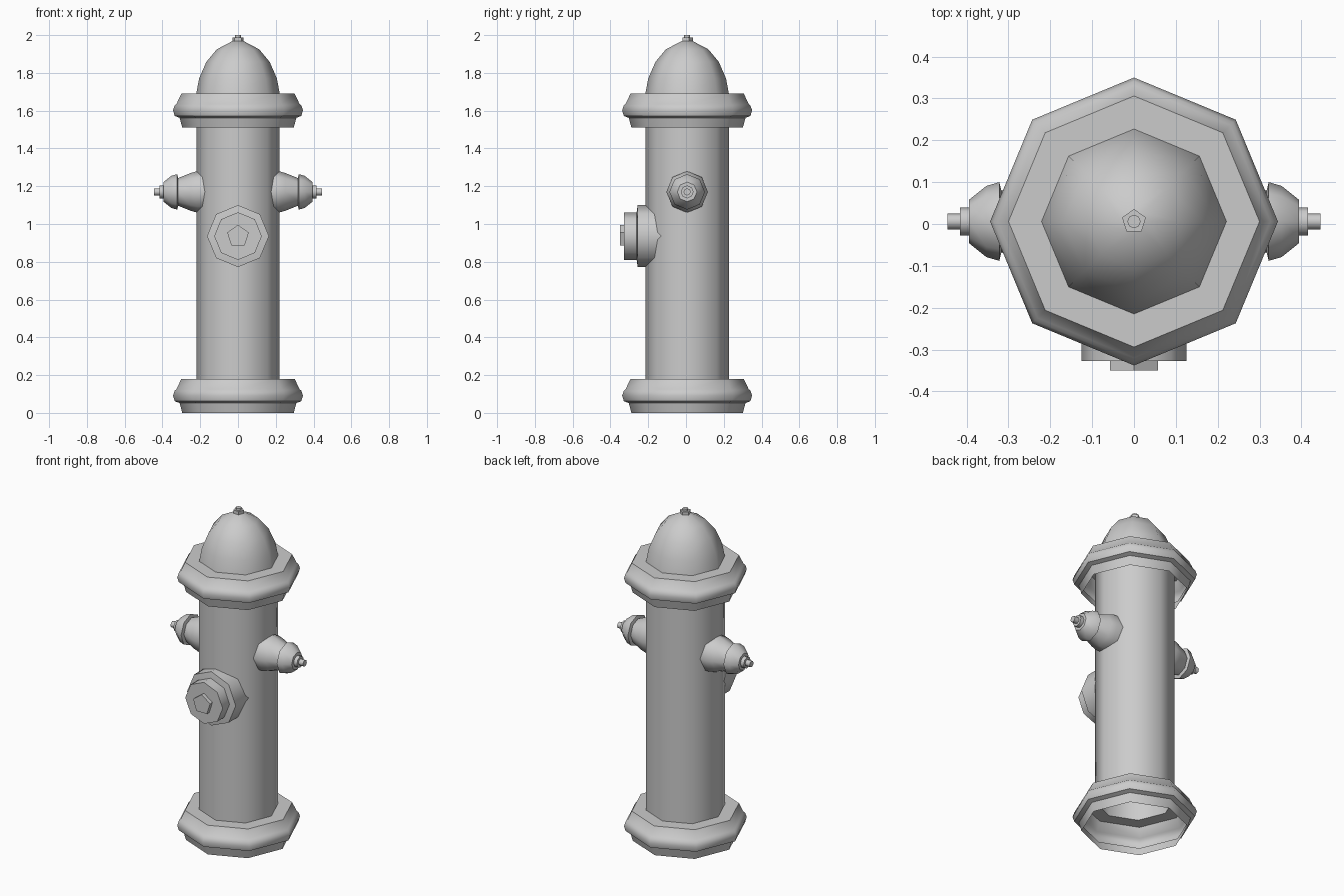
import bpy, bmesh
from math import pi, sin, cos, radians
from mathutils import Matrix

if "Cube" in bpy.data.objects:
    bpy.data.objects.remove(bpy.data.objects["Cube"])

CY = 0.006  # the barrel axis sits slightly behind centre


def lathe(name, profile, sides=8, matrix=Matrix(), cap_start=False, cap_end=False):
    """Revolve (radius, height) points about local z, then place with matrix."""
    bm = bmesh.new()
    rings = []
    for r, h in profile:
        rings.append([bm.verts.new((r * cos(pi / 2 + 2 * pi * i / sides),
                                    r * sin(pi / 2 + 2 * pi * i / sides), h))
                      for i in range(sides)])
    for a, b in zip(rings, rings[1:]):
        for i in range(sides):
            j = (i + 1) % sides
            bm.faces.new((a[i], a[j], b[j], b[i]))
    if cap_start:
        bm.faces.new(rings[0][::-1])
    if cap_end:
        bm.faces.new(rings[-1])
    bmesh.ops.transform(bm, matrix=matrix, verts=bm.verts)
    mesh = bpy.data.meshes.new(name)
    bm.to_mesh(mesh)
    bm.free()
    obj = bpy.data.objects.new(name, mesh)
    bpy.context.collection.objects.link(obj)
    bpy.ops.object.select_all(action='DESELECT')
    obj.select_set(True)
    bpy.context.view_layer.objects.active = obj
    bpy.ops.object.shade_smooth_by_angle(angle=radians(50))
    return obj


def at(z):
    return Matrix.Translation((0, CY, z))


# Octagonal barrel
lathe("barrel", [(0.221, 0.18), (0.221, 1.69)], matrix=at(0))

# Matching base and collar flanges, open underneath
flange = [(0.295, 0), (0.309, 0.052), (0.335, 0.062), (0.344, 0.092),
          (0.335, 0.118), (0.326, 0.125), (0.30, 0.18), (0.221, 0.18)]
for name, z in (("base_flange", 0), ("collar_flange", 1.51)):
    lathe(name, flange, matrix=at(z))

# Dome with its small top nut
lathe("dome", [(0.221, 1.69), (0.206, 1.77), (0.168, 1.858), (0.112, 1.925),
               (0.03, 1.968)], matrix=at(0), cap_end=True)
lathe("top_nut", [(0.03, 1.96), (0.03, 1.988)], sides=5, matrix=at(0), cap_end=True)
lathe("top_stud", [(0.016, 1.98), (0.016, 2.0)], matrix=at(0), cap_end=True)

# Side outlets with caps and stepped nuts
outlet = [(0.11, 0.15), (0.11, 0.215), (0.10, 0.25), (0.073, 0.318)]
outlet_cap = [(0.07, 0.316), (0.094, 0.322), (0.085, 0.353), (0.052, 0.394)]
outlet_nut = [(0.034, 0.39), (0.034, 0.416), (0.019, 0.416), (0.019, 0.446)]
for side, sign in (("right", 1), ("left", -1)):
    m = at(1.17) @ Matrix.Rotation(sign * pi / 2, 4, 'Y')
    lathe(side + "_outlet", outlet, matrix=m)
    lathe(side + "_outlet_cap", outlet_cap, matrix=m, cap_start=True, cap_end=True)
    lathe(side + "_outlet_nut", outlet_nut, matrix=m, cap_end=True)

# Large front outlet with stepped cap and five-sided nut
m = Matrix.Translation((0, 0, 0.936)) @ Matrix.Rotation(pi / 2, 4, 'X')
lathe("front_outlet", [(0.164, 0.13), (0.164, 0.256), (0.12, 0.262)],
      matrix=m, cap_end=True)
lathe("front_cap", [(0.126, 0.25), (0.126, 0.327)], matrix=m, cap_end=True)
lathe("front_nut", [(0.06, 0.32), (0.06, 0.35)], sides=5, matrix=m, cap_end=True)
